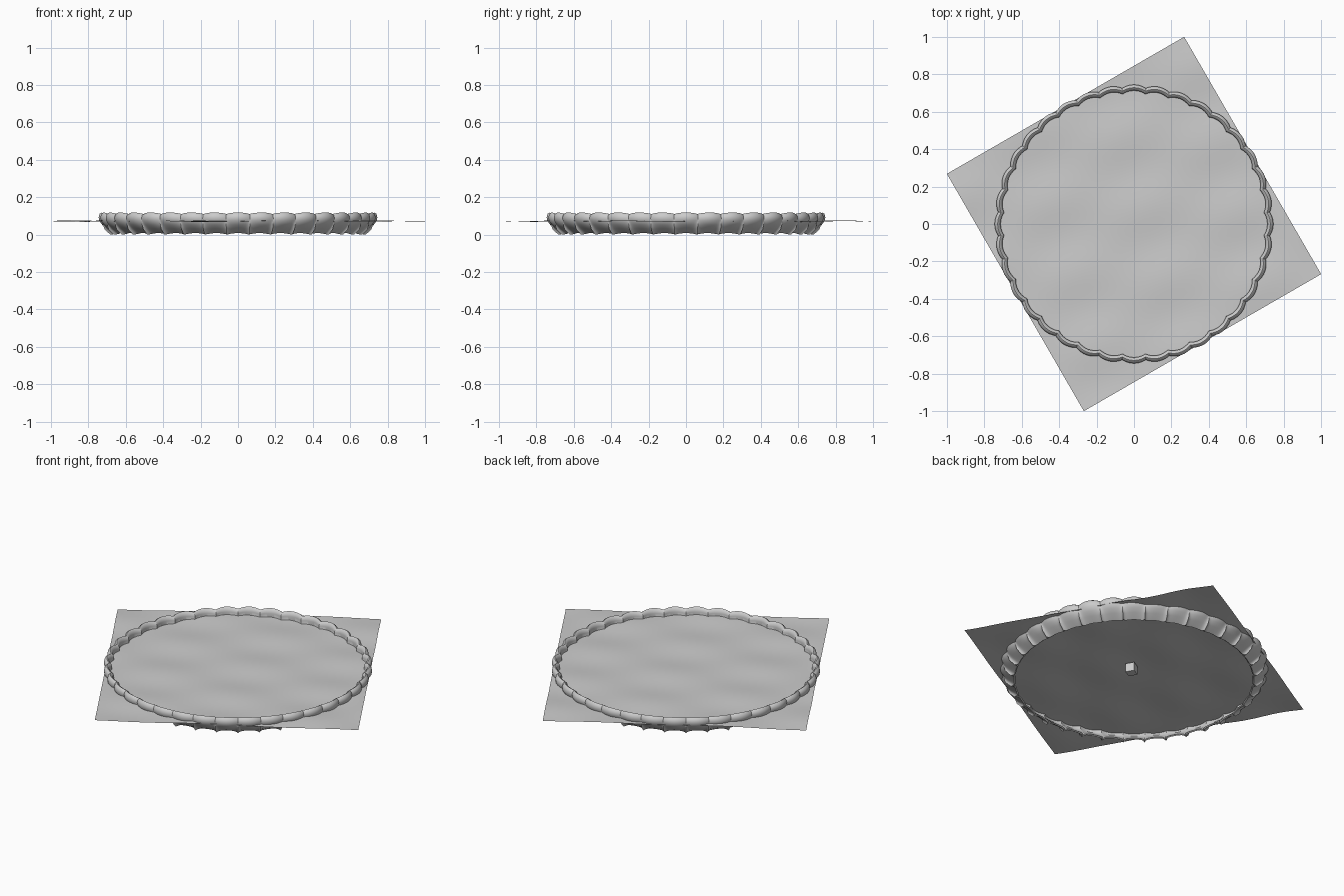
import bpy, bmesh, math
from mathutils import Matrix

if "Cube" in bpy.data.objects:
    bpy.data.objects.remove(bpy.data.objects["Cube"], do_unlink=True)

SEGMENTS = 36
STEPS = 14
TURN = math.radians(30)

grey = bpy.data.materials.new("plain_grey")
grey.use_nodes = True
grey.diffuse_color = (0.6, 0.6, 0.6, 1)
grey.node_tree.nodes["Principled BSDF"].inputs["Base Color"].default_value = (0.6, 0.6, 0.6, 1)


def finish(name, bm, angle=None):
    mesh = bpy.data.meshes.new(name)
    bm.to_mesh(mesh)
    bm.free()
    mesh.materials.append(grey)
    obj = bpy.data.objects.new(name, mesh)
    bpy.context.collection.objects.link(obj)
    if angle:
        bpy.ops.object.select_all(action='DESELECT')
        obj.select_set(True)
        bpy.context.view_layer.objects.active = obj
        bpy.ops.object.shade_smooth_by_angle(angle=math.radians(angle))
    return obj


# Wall section: radius, height, outward bulge, upward bulge, end fin
section = [
    (.700, .060, .016, .000, .000),
    (.697, .088, .016, .004, .000),
    (.702, .104, .016, .007, .000),
    (.713, .110, .016, .008, .000),
    (.724, .104, .016, .007, .000),
    (.729, .090, .016, .003, .000),
    (.727, .075, .016, .000, .000),
    (.716, .052, .010, .000, .008),
    (.698, .028, .003, .004, .018),
    (.664, .000, .000, .008, .022),
    (.657, .005, .000, .008, .012),
    (.685, .032, .003, .003, .000),
]

# Scalloped wall: padded segments with a pinched fin at each seam
bm = bmesh.new()
for seg in range(SEGMENTS):
    rings = []
    for i in range(STEPS + 1):
        t = math.sin((i / STEPS - .5) * math.pi)
        a = (seg + t / 2) * math.tau / SEGMENTS
        swell, fin = 1 - t * t, t ** 10
        ring = []
        for r, z, out, up, spike in section:
            rad = r + out * swell + spike * fin
            ring.append(bm.verts.new((rad * math.cos(a), rad * math.sin(a), z + up * swell)))
        rings.append(ring)
    for a_ring, b_ring in zip(rings, rings[1:]):
        for j in range(len(section)):
            k = (j + 1) % len(section)
            bm.faces.new((a_ring[j], a_ring[k], b_ring[k], b_ring[j]))
bmesh.ops.recalc_face_normals(bm, faces=bm.faces)
finish("scalloped_wall", bm, 50)

# Rippled water sheet
bm = bmesh.new()
bmesh.ops.create_grid(bm, x_segments=48, y_segments=48, size=.7325)
for v in bm.verts:
    x, y = v.co.x, v.co.y
    v.co.z = .072 + .0025 * math.sin(14 * y + 9 * x) + .002 * math.sin(17 * y - 4 * x + 1)
bmesh.ops.rotate(bm, verts=bm.verts, cent=(0, 0, 0), matrix=Matrix.Rotation(TURN, 3, 'Z'))
finish("water_sheet", bm, 60)

# Small block under the water
bm = bmesh.new()
bmesh.ops.create_cube(bm, size=.052, matrix=Matrix.Translation((.05, .037, .04)) @ Matrix.Rotation(TURN, 4, 'Z'))
finish("small_block", bm)
